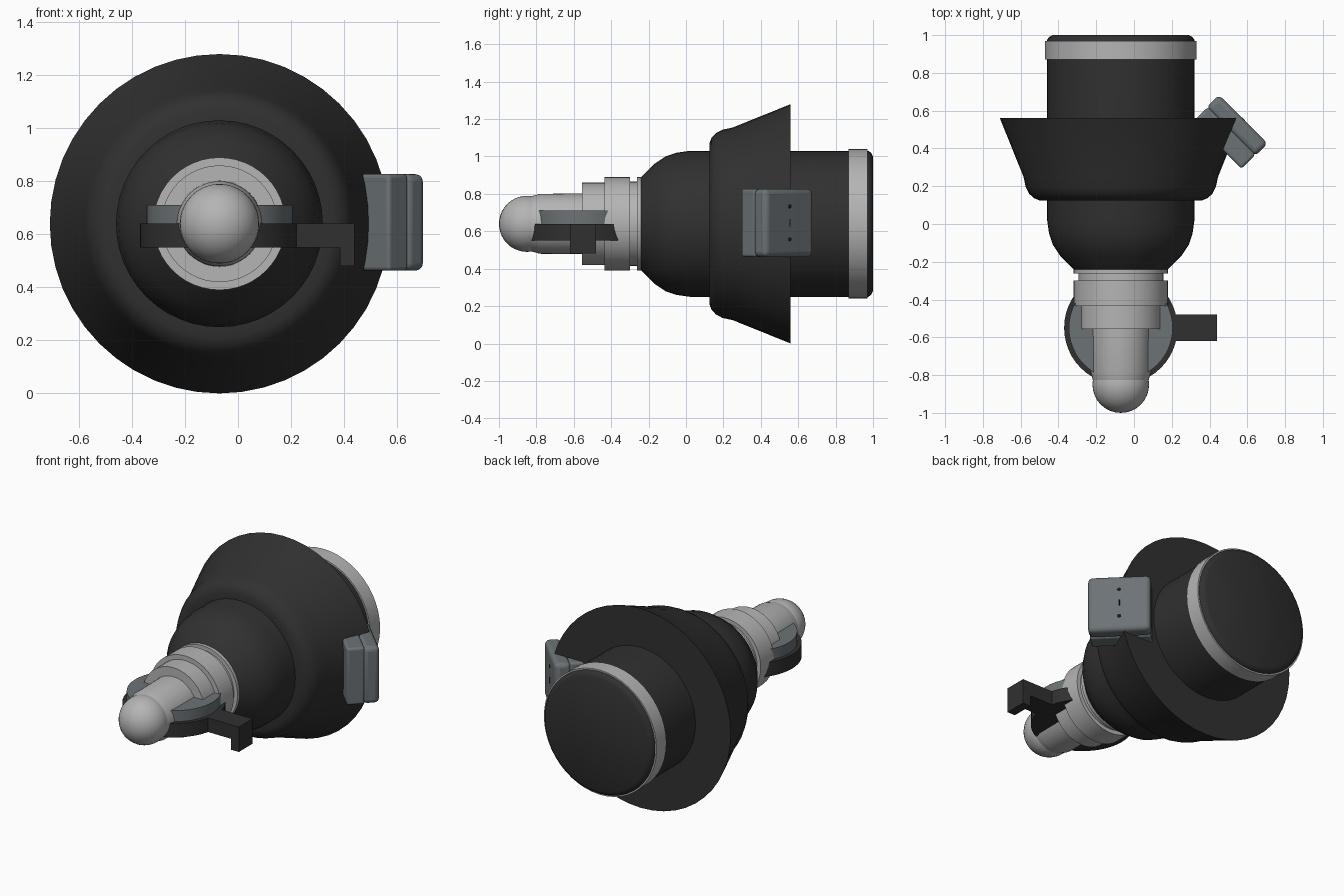
import bpy, bmesh, math
from mathutils import Matrix, Vector

default = bpy.data.objects.get("Cube")
if default:
    bpy.data.objects.remove(default, do_unlink=True)

AXIS = Vector((-0.07, 0, 0.64))   # the long axis runs along y through here


def material(name, rgb):
    m = bpy.data.materials.new(name)
    m.use_nodes = True
    colour = (*rgb, 1)
    m.diffuse_color = colour
    m.node_tree.nodes["Principled BSDF"].inputs["Base Color"].default_value = colour
    return m


charcoal = material("charcoal", (0.03, 0.03, 0.03))
silver = material("light grey", (0.46, 0.46, 0.46))
slate = material("slate grey", (0.15, 0.17, 0.18))
black = material("black", (0.01, 0.01, 0.01))


def finish(name, bm, mat, matrix=Matrix(), angle=None, bevel=0):
    bmesh.ops.recalc_face_normals(bm, faces=bm.faces[:])
    mesh = bpy.data.meshes.new(name)
    bm.to_mesh(mesh)
    bm.free()
    mesh.materials.append(mat)
    ob = bpy.data.objects.new(name, mesh)
    ob.matrix_world = matrix
    bpy.context.collection.objects.link(ob)
    if bevel:
        mod = ob.modifiers.new("rounded edges", "BEVEL")
        mod.width, mod.segments = bevel, 4
    if angle:
        bpy.ops.object.select_all(action="DESELECT")
        ob.select_set(True)
        bpy.context.view_layer.objects.active = ob
        bpy.ops.object.shade_smooth_by_angle(angle=math.radians(angle))
    return ob


def lathe(name, profile, mat, steps=48, angle=30):
    """Turn a profile of (y, radius) points around the long axis."""
    bm = bmesh.new()
    verts = [bm.verts.new((0, y, r)) for y, r in profile]
    edges = [bm.edges.new(pair) for pair in zip(verts, verts[1:])]
    bmesh.ops.spin(bm, geom=verts + edges, cent=(0, 0, 0), axis=(0, 1, 0),
                   angle=math.tau, steps=steps)
    bmesh.ops.remove_doubles(bm, verts=bm.verts[:], dist=0.0005)
    return finish(name, bm, mat, Matrix.Translation(AXIS), angle)


def disc(name, radius, low, high, centre, mat, matrix=Matrix(), steps=48):
    bm = bmesh.new()
    bmesh.ops.create_cone(bm, cap_ends=True, segments=steps, radius1=radius,
                          radius2=radius, depth=high - low)
    place = Matrix.Translation((*centre, (low + high) / 2))
    return finish(name, bm, mat, matrix @ place, 30)


def box(name, low, high, mat, matrix=Matrix(), bevel=0):
    low, high = Vector(low), Vector(high)
    bm = bmesh.new()
    bmesh.ops.create_cube(bm, size=1)
    bmesh.ops.scale(bm, vec=high - low, verts=bm.verts[:])
    bmesh.ops.translate(bm, vec=(low + high) / 2, verts=bm.verts[:])
    return finish(name, bm, mat, matrix, 30 if bevel else None, bevel)


# Main body with a rounded shoulder, and its rear band and cap
lathe("main_body", [(-0.24, 0), (-0.24, 0.25), (-0.17, 0.32), (-0.11, 0.36),
                    (-0.05, 0.38), (0.02, 0.39), (0.88, 0.39), (0.88, 0)], charcoal)
lathe("rear_band", [(0.87, 0), (0.87, 0.4), (0.97, 0.4), (0.97, 0)], silver)
lathe("rear_cap", [(0.96, 0), (0.96, 0.392), (0.975, 0.39), (0.99, 0.38),
                   (1, 0.36), (1, 0)], charcoal)

# Flared skirt with a rounded front lip and a flat back
lathe("flared_skirt", [(0.125, 0.37), (0.125, 0.43), (0.137, 0.46), (0.16, 0.485),
                       (0.195, 0.503), (0.25, 0.515), (0.56, 0.64), (0.56, 0.37),
                       (0.125, 0.37)], charcoal)

# Stepped neck and nozzle
lathe("neck", [(-0.2, 0), (-0.2, 0.25), (-0.262, 0.25), (-0.262, 0.225),
               (-0.3, 0.225), (-0.3, 0.25), (-0.435, 0.25), (-0.435, 0.22),
               (-0.555, 0.22), (-0.555, 0)], silver)
lathe("nozzle", [(-0.5, 0), (-0.5, 0.163), (-0.78, 0.16), (-0.83, 0.147),
                 (-0.83, 0)], silver)

# Ball at the tip
bm = bmesh.new()
bmesh.ops.create_uvsphere(bm, u_segments=32, v_segments=20, radius=0.15)
finish("tip_ball", bm, silver,
       Matrix.Translation(AXIS + Vector((0, -0.85, 0))), 30)

# Turning collar with its bent lever
pivot = (AXIS.x, -0.55)
disc("collar_base", 0.3, 0.55, 0.64, pivot, charcoal)
disc("collar_top", 0.275, 0.64, 0.71, pivot, slate)
box("lever_arm", (0.15, -0.62, 0.55), (0.44, -0.48, 0.64), charcoal)
box("lever_tip", (0.385, -0.62, 0.48), (0.44, -0.48, 0.55), charcoal)

# Side housing, turned to face the back left; its local +y points outward
turned = Matrix.Translation((0.577, 0.553, 0.645)) @ Matrix.Rotation(-math.pi / 4, 4, "Z")
box("housing_cover", (-0.183, -0.093, -0.182), (0.183, 0.003, 0.182), slate, turned, 0.028)
box("housing_base", (-0.178, -0.19, -0.182), (0.178, -0.085, 0.182), slate, turned, 0.014)

# Screw holes and slot on the housing cover
face = turned @ Matrix.Rotation(math.pi / 2, 4, "X")
for side, height in (("upper", 0.088), ("lower", -0.088)):
    disc(side + "_screw_hole", 0.011, -0.005, -0.001, (0, height), black, face, 16)
box("cover_slot", (-0.004, 0, -0.02), (0.004, 0.005, 0.02), black, turned)
